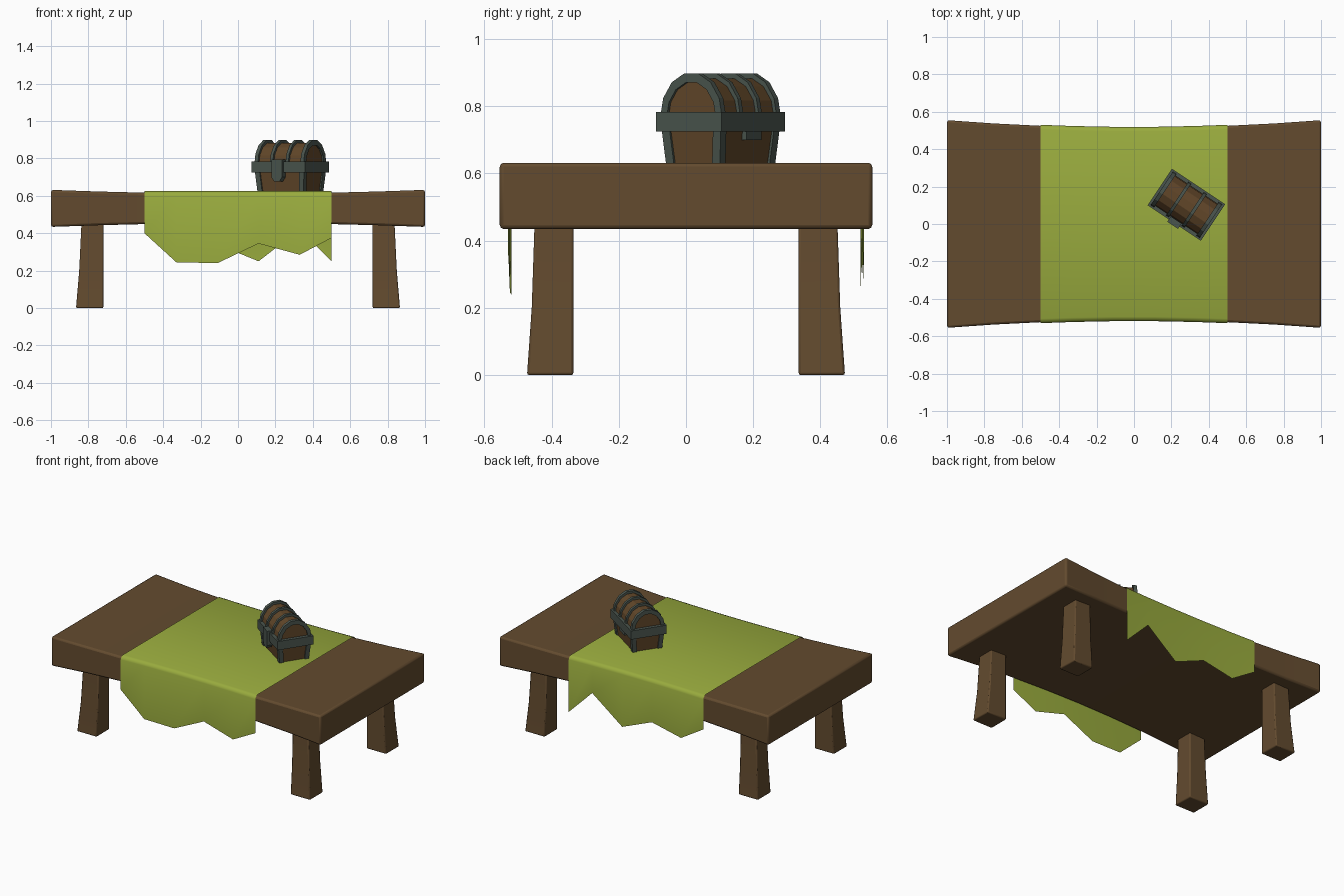
import bpy, bmesh, math
from mathutils import Matrix

if "Cube" in bpy.data.objects:
    bpy.data.objects.remove(bpy.data.objects["Cube"])


def material(name, rgb):
    m = bpy.data.materials.new(name)
    m.diffuse_color = (*rgb, 1)
    m.use_nodes = True
    m.node_tree.nodes["Principled BSDF"].inputs["Base Color"].default_value = m.diffuse_color
    return m


WOOD = material("table wood", (0.125, 0.070, 0.028))
CLOTH = material("green cloth", (0.32, 0.41, 0.048))
CHEST = material("chest wood", (0.120, 0.062, 0.022))
METAL = material("dark metal", (0.068, 0.090, 0.075))


def make(name, verts, faces, mat, smooth=None, bevel=0, matrix=None):
    me = bpy.data.meshes.new(name)
    me.from_pydata(verts, [], faces)
    bm = bmesh.new()
    bm.from_mesh(me)
    bmesh.ops.recalc_face_normals(bm, faces=bm.faces)
    bm.to_mesh(me)
    bm.free()
    me.materials.append(mat)
    ob = bpy.data.objects.new(name, me)
    bpy.context.collection.objects.link(ob)
    if matrix:
        ob.matrix_world = matrix
    if bevel:
        b = ob.modifiers.new("bevel", 'BEVEL')
        b.width, b.segments, b.limit_method = bevel, 2, 'ANGLE'
        b.angle_limit = math.radians(50)
    if smooth:
        bpy.ops.object.select_all(action='DESELECT')
        ob.select_set(True)
        bpy.context.view_layer.objects.active = ob
        bpy.ops.object.shade_smooth_by_angle(angle=math.radians(smooth))
    return ob


def loft(rings, caps=True):
    """Join equal rings of points into a tube, closing its ends."""
    n = len(rings[0])
    verts = [p for r in rings for p in r]
    faces = [(i * n + j, i * n + (j + 1) % n, (i + 1) * n + (j + 1) % n, (i + 1) * n + j)
             for i in range(len(rings) - 1) for j in range(n)]
    if caps:
        faces += [tuple(range(n)), tuple(range(len(verts) - n, len(verts)))]
    return verts, faces


def rect(x0, x1, y0, y1, z):
    return [(x0, y0, z), (x1, y0, z), (x1, y1, z), (x0, y1, z)]


# table top, pinched towards the middle
rings = []
for i in range(9):
    x = -1 + i / 4
    y, h = 0.515 + 0.04 * x * x, 0.079 + 0.02 * x * x
    rings.append([(x, -y, 0.533 - h), (x, y, 0.533 - h), (x, y, 0.533 + h), (x, -y, 0.533 + h)])
make("table_top", *loft(rings), WOOD, smooth=40, bevel=0.012)

# four flared legs
for sx, side in ((-1, "left"), (1, "right")):
    for sy, end in ((-1, "front"), (1, "back")):
        rings = [[(sx * x, sy * y, z) for x, y, _ in rect(0.72, xo, 0.335, yo, 0)]
                 for z, xo, yo in ((0, 0.866, 0.473), (0.2, 0.849, 0.459), (0.47, 0.836, 0.45))]
        make(f"{end}_{side}_leg", *loft(rings), WOOD, smooth=40, bevel=0.007)

# cloth runner with ragged hanging ends
XS = (-0.5, -0.33, -0.11, 0.11, 0.33, 0.5)
FRONT = (0.40, 0.245, 0.24, 0.345, 0.285, 0.375)
BACK = (0.40, 0.295, 0.34, 0.25, 0.42, 0.25)
verts = []
for x, zf, zb in zip(XS, FRONT, BACK):
    e = 0.519 + 0.045 * x * x
    half = [(e - 0.024, 0.625), (e - 0.007, 0.618), (e, 0.601)]
    verts += [(x, -e, zf)] + [(x, -y, z) for y, z in reversed(half)]
    verts += [(x, y, z) for y, z in half] + [(x, e, zb)]
faces = [(i * 8 + j, i * 8 + j + 1, i * 8 + j + 9, i * 8 + j + 8) for i in range(5) for j in range(7)]
make("cloth_runner", verts, faces, CLOTH, smooth=80)

# chest, modelled in its own frame and turned on the table
POSE = Matrix.Translation((0.28, 0.103, 0.625)) @ Matrix.Rotation(math.radians(-33.7), 4, 'Z')


def box(name, x0, x1, y0, y1, z0, z1, mat):
    make(name, *loft([rect(x0, x1, y0, y1, z0), rect(x0, x1, y0, y1, z1)]), mat, matrix=POSE)


def arch(x, w, h, n=7):
    return [(x, w * math.cos(math.pi * i / n), 0.14 + h * math.sin(math.pi * i / n)) for i in range(n + 1)]


make("chest_body", *loft([rect(-0.14, 0.14, -0.088, 0.088, 0), rect(-0.152, 0.152, -0.1, 0.1, 0.12)]),
     CHEST, matrix=POSE)
make("chest_lid", *loft([arch(-0.148, 0.1, 0.12), arch(0.148, 0.1, 0.12)]), CHEST, matrix=POSE)

# tapering corner straps of the body
for sx in (-1, 1):
    for sy in (-1, 1):
        rings = [[(sx * x, sy * y, z) for x, y, _ in rect(a - 0.03, a, b - 0.028, b, 0)]
                 for z, a, b in ((0, 0.148, 0.096), (0.12, 0.159, 0.107))]
        make("chest_corner_strap", *loft(rings), METAL, matrix=POSE)

# metal hoops over the lid
for x, hw in ((-0.147, 0.011), (-0.05, 0.009), (0.05, 0.009), (0.147, 0.011)):
    inner = 0.088 if abs(x) > 0.1 else 0.096
    a, b = x - hw, x + hw
    sections = list(zip(arch(a, 0.111, 0.136), arch(b, 0.111, 0.136),
                        arch(b, inner, inner + 0.02), arch(a, inner, inner + 0.02)))
    make("lid_hoop", *loft(sections), METAL, matrix=POSE)

# metal band around the rim
make("chest_band", *loft([rect(-0.171, 0.171, -0.117, 0.117, 0.1),
                          rect(-0.171, 0.171, -0.117, 0.117, 0.158)]), METAL, matrix=POSE)

# front latch and back hinge plate
outline = [(-0.034, 0.17), (0.034, 0.17), (0.034, 0.075), (0.018, 0.053), (-0.018, 0.053), (-0.034, 0.075)]
make("front_latch", *loft([[(x, y, z) for x, z in outline] for y in (-0.132, -0.098)]), METAL, matrix=POSE)
box("back_hinge", -0.05, 0.03, 0.09, 0.113, 0.075, 0.11, METAL)
